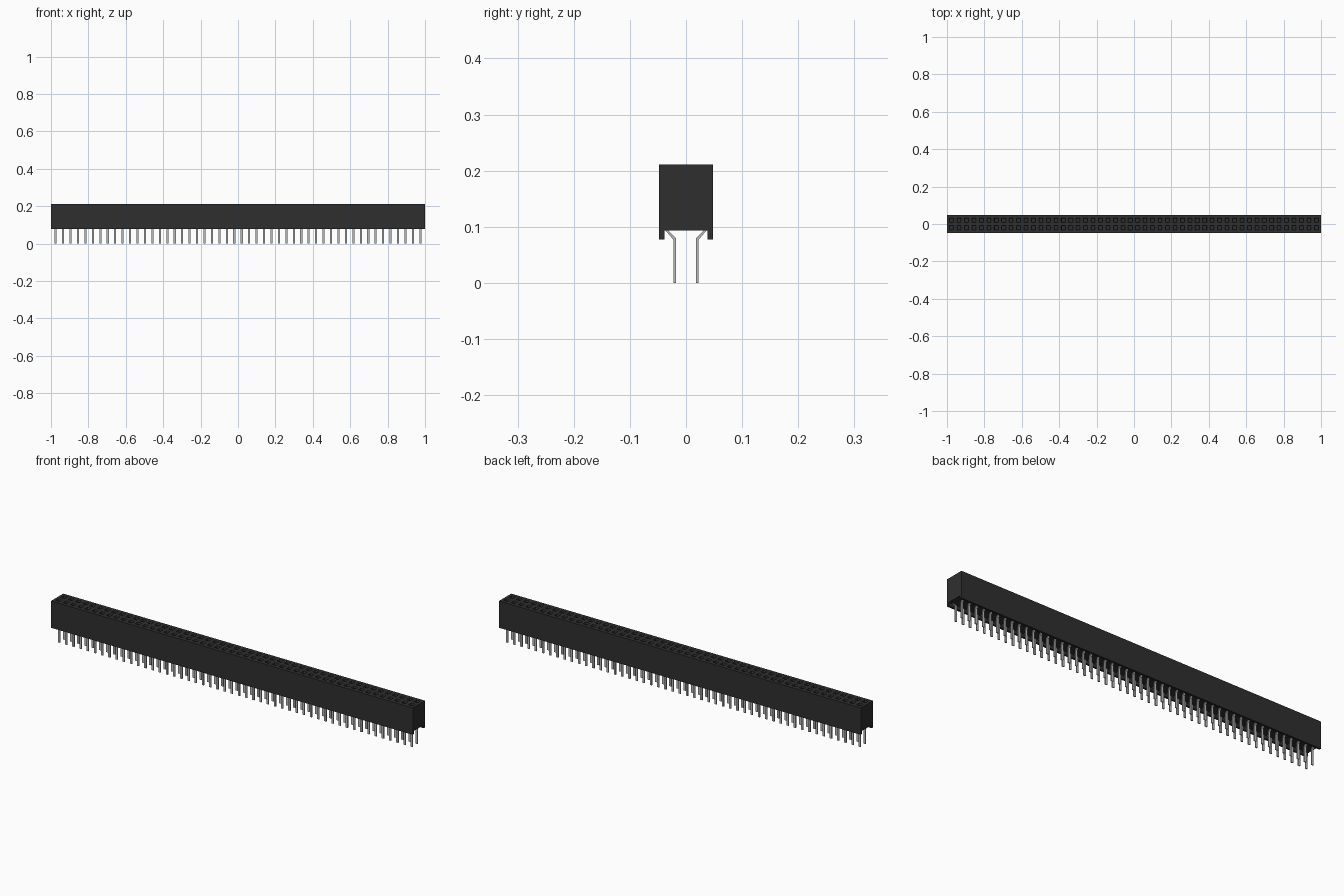
import bpy
import bmesh

cube = bpy.data.objects.get("Cube")
if cube:
    bpy.data.objects.remove(cube, do_unlink=True)

COLUMNS = 50
PITCH = 0.0398
ROW_Y = 0.02
TOP, FLOOR, SKIRT = 0.211, 0.093, 0.077
HALF_Y = 0.048


def material(name, rgb):
    mat = bpy.data.materials.new(name)
    mat.use_nodes = True
    colour = (*rgb, 1)
    mat.diffuse_color = colour
    mat.node_tree.nodes["Principled BSDF"].inputs["Base Color"].default_value = colour
    return mat


def finish(bm, name, mat):
    bmesh.ops.recalc_face_normals(bm, faces=bm.faces)
    mesh = bpy.data.meshes.new(name)
    bm.to_mesh(mesh)
    bm.free()
    mesh.materials.append(mat)
    obj = bpy.data.objects.new(name, mesh)
    bpy.context.collection.objects.link(obj)
    return obj


def extrude_profile(bm, profile, x0, x1):
    """Closed prism along x from a list of (y, z) points."""
    face = bm.faces.new([bm.verts.new((x0, y, z)) for y, z in profile])
    result = bmesh.ops.extrude_face_region(bm, geom=[face], use_keep_orig=True)
    moved = [v for v in result["geom"] if isinstance(v, bmesh.types.BMVert)]
    bmesh.ops.translate(bm, verts=moved, vec=(x1 - x0, 0, 0))


plastic = material("black plastic", (0.028, 0.028, 0.028))
metal = material("pin metal", (0.5, 0.5, 0.5))

# Housing: block with a skirt along each long side
inner = HALF_Y - 0.01
half = [(HALF_Y, TOP), (HALF_Y, SKIRT), (inner, SKIRT), (inner, FLOOR)]
bm = bmesh.new()
extrude_profile(bm, half + [(-y, z) for y, z in reversed(half)], -1, 1)
bmesh.ops.delete(bm, geom=[f for f in bm.faces
                           if all(v.co.z > TOP - 0.001 for v in f.verts)],
                 context='FACES_ONLY')

# Top plate: grid whose inner cells become sockets
HOLE = 0.011
columns = [(i - (COLUMNS - 1) / 2) * PITCH for i in range(COLUMNS)]
xs = [-1] + [c + s for c in columns for s in (-HOLE, HOLE)] + [1]
ys = [-HALF_Y] + [c + s for c in (-ROW_Y, ROW_Y) for s in (-HOLE, HOLE)] + [HALF_Y]
grid = [[bm.verts.new((x, y, TOP)) for y in ys] for x in xs]
sockets = []
for i in range(len(xs) - 1):
    for j in range(len(ys) - 1):
        face = bm.faces.new((grid[i][j], grid[i + 1][j],
                             grid[i + 1][j + 1], grid[i][j + 1]))
        if i % 2 and j % 2:
            sockets.append(face)

# Sockets: sloped lead-in, then a straight well
bm.normal_update()
bmesh.ops.inset_individual(bm, faces=sockets, thickness=0.004, depth=-0.006)
wells = bmesh.ops.extrude_discrete_faces(bm, faces=sockets)["faces"]
for face in wells:
    bmesh.ops.translate(bm, verts=face.verts, vec=(0, 0, -0.08))
bmesh.ops.remove_doubles(bm, verts=bm.verts, dist=0.0001)
finish(bm, "housing", plastic)

# Pins: flat bent strips, repeated along each row
PIN_HALF = 0.0055
strip = [(0.0225, 0), (0.0225, 0.077), (0.037, 0.094),
         (0.032, 0.094), (0.0175, 0.079), (0.0175, 0)]
for name, side in (("front_pins", -1), ("back_pins", 1)):
    bm = bmesh.new()
    for x in columns:
        extrude_profile(bm, [(side * y, z) for y, z in strip],
                        x - PIN_HALF, x + PIN_HALF)
    finish(bm, name, metal)
